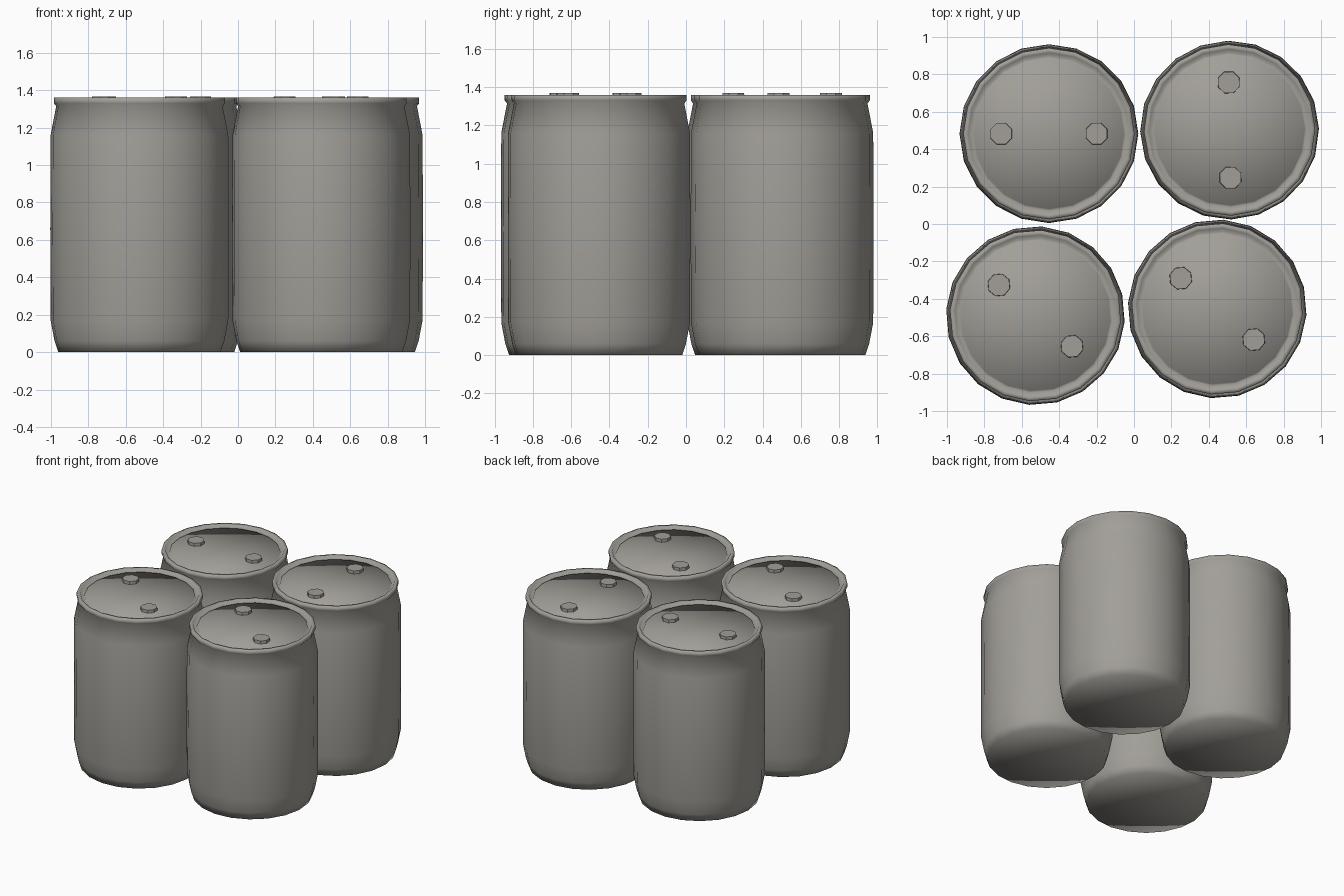
import bpy, bmesh, math
from mathutils import Matrix, Vector

cube = bpy.data.objects.get("Cube")
if cube:
    bpy.data.objects.remove(cube, do_unlink=True)

SIDES = 20

steel = bpy.data.materials.new("warm grey steel")
steel.use_nodes = True
colour = (0.36, 0.345, 0.315, 1)
steel.diffuse_color = colour
steel.node_tree.nodes["Principled BSDF"].inputs["Base Color"].default_value = colour

# Radius and height from the base up the wall, over the rim, to the lid edge
PROFILE = [(0.435, 0), (0.455, 0.06), (0.476, 0.17), (0.478, 0.66), (0.476, 1.16),
           (0.446, 1.315), (0.458, 1.33), (0.458, 1.36), (0.432, 1.36),
           (0.412, 1.325), (0.402, 1.345)]


def finish(name, bm, place):
    bmesh.ops.recalc_face_normals(bm, faces=bm.faces)
    mesh = bpy.data.meshes.new(name)
    bm.to_mesh(mesh)
    bm.free()
    mesh.materials.append(steel)
    obj = bpy.data.objects.new(name, mesh)
    obj.matrix_world = place
    bpy.context.collection.objects.link(obj)
    return obj


def barrel(name, place):
    bm = bmesh.new()
    rings = []
    for r, z in PROFILE:
        rings.append([bm.verts.new((r * math.cos(a), r * math.sin(a), z))
                      for a in (math.tau * i / SIDES for i in range(SIDES))])
    for low, high in zip(rings, rings[1:]):
        for i in range(SIDES):
            j = (i + 1) % SIDES
            bm.faces.new((low[i], low[j], high[j], high[i]))
    # Base and lid as fans around a centre point
    for ring in (rings[0], rings[-1]):
        middle = bm.verts.new((0, 0, ring[0].co.z))
        for i in range(SIDES):
            bm.faces.new((ring[i], ring[(i + 1) % SIDES], middle))
    for face in bm.faces:
        face.smooth = True
    finish(name, bm, place)


def bung(name, place, x):
    # Eight-sided stopper on the lid
    bm = bmesh.new()
    spot = Matrix.Translation((x, 0, 1.354)) @ Matrix.Rotation(math.pi / 8, 4, "Z")
    bmesh.ops.create_cone(bm, cap_ends=True, segments=8, radius1=0.063,
                          radius2=0.061, depth=0.028, matrix=spot)
    finish(name, bm, place)


# Position and turn in degrees of each barrel
LAYOUT = {
    "back_right": (-0.455, 0.483, 0),
    "back_left": (0.511, 0.502, 91),
    "front_right": (-0.527, -0.49, -40),
    "front_left": (0.445, -0.454, -40),
}
for corner, (x, y, turn) in LAYOUT.items():
    place = Matrix.Translation(Vector((x, y, 0))) @ Matrix.Rotation(math.radians(turn), 4, "Z")
    barrel(corner + "_barrel", place)
    bung(corner + "_bung_a", place, -0.255)
    bung(corner + "_bung_b", place, 0.255)
